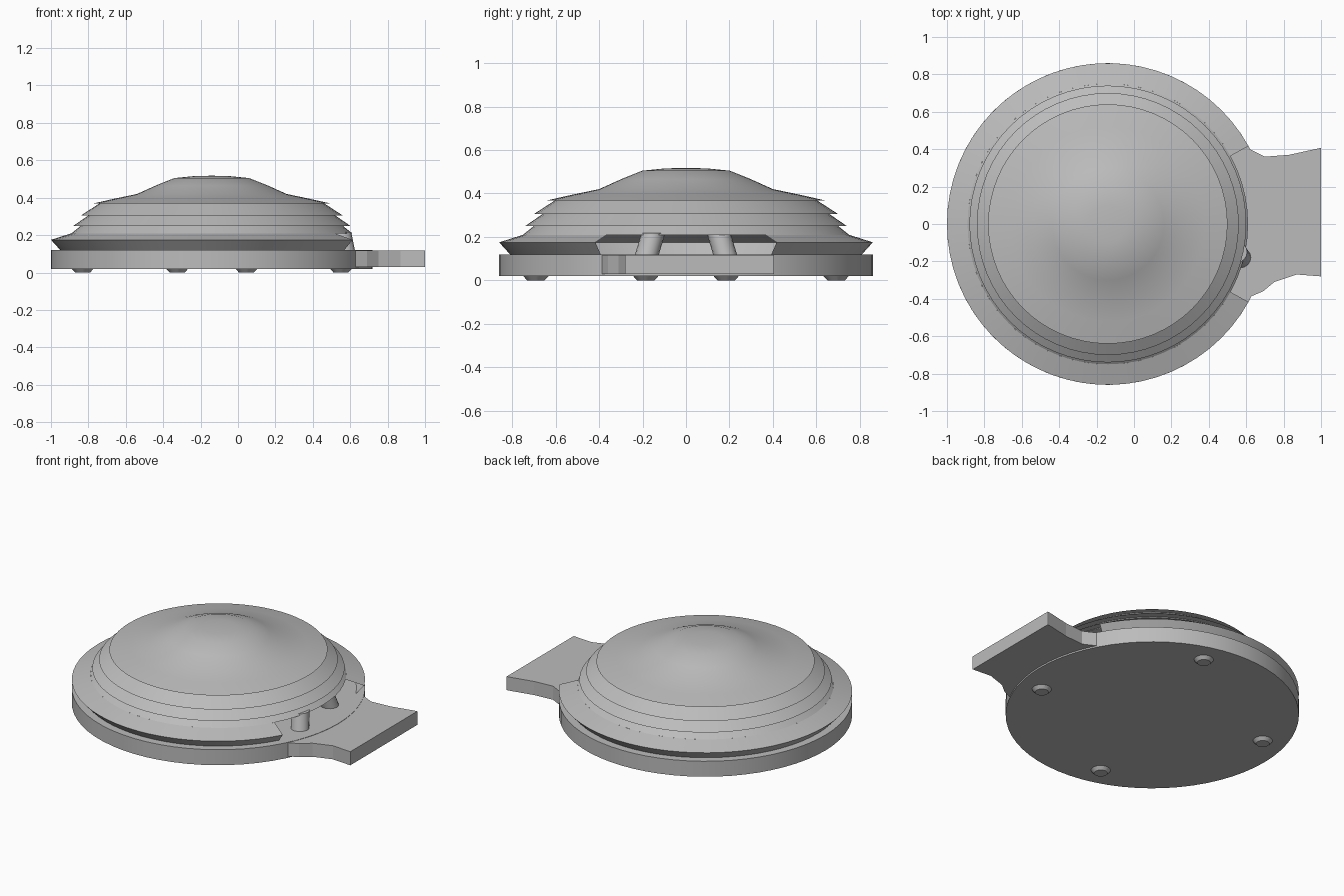
import bpy, bmesh, math
from mathutils import Vector

if "Cube" in bpy.data.objects:
    bpy.data.objects.remove(bpy.data.objects["Cube"], do_unlink=True)

CX = -0.14      # axis of the round body
GAP = math.radians(29)   # half angle of the opening above the handle

grey = bpy.data.materials.new("plain_grey")
grey.use_nodes = True
grey.diffuse_color = (0.5, 0.5, 0.5, 1)
grey.node_tree.nodes["Principled BSDF"].inputs["Base Color"].default_value = (0.5, 0.5, 0.5, 1)


def finish(name, bm, loc=(CX, 0, 0), smooth=True):
    mesh = bpy.data.meshes.new(name)
    bm.to_mesh(mesh)
    bm.free()
    mesh.materials.append(grey)
    ob = bpy.data.objects.new(name, mesh)
    ob.location = loc
    bpy.context.collection.objects.link(ob)
    if smooth:
        bpy.ops.object.select_all(action="DESELECT")
        ob.select_set(True)
        bpy.context.view_layer.objects.active = ob
        bpy.ops.object.shade_smooth_by_angle(angle=math.radians(25))
    return ob


def lathe(name, profile, steps=64, gap=0.0):
    """Spin (radius, height) points about z, leaving a gap centred on +x."""
    bm = bmesh.new()
    pts = [bm.verts.new((r * math.cos(gap), r * math.sin(gap), z)) for r, z in profile]
    edges = [bm.edges.new(pair) for pair in zip(pts, pts[1:])]
    bmesh.ops.spin(bm, geom=pts + edges, cent=(0, 0, 0), axis=(0, 0, 1),
                   angle=2 * math.pi - 2 * gap, steps=steps)
    bmesh.ops.remove_doubles(bm, verts=bm.verts, dist=0.0005)
    bmesh.ops.recalc_face_normals(bm, faces=bm.faces)
    # outer surfaces face up or outwards
    top = max(bm.faces, key=lambda f: f.calc_center_median().z)
    if top.normal.z < 0:
        bmesh.ops.reverse_faces(bm, faces=bm.faces)
    return finish(name, bm)


# Round base plate
lathe("base_plate", [(0, 0.02), (0.86, 0.02), (0.86, 0.12), (0, 0.12)])

# Thin flared skirt, open above the handle
lathe("skirt", [(0.81, 0.12), (0.86, 0.175), (0.75, 0.21)], steps=56, gap=GAP)

# Three overlapping tiers and the domed crown
lathe("stepped_dome", [(0.75, 0.21), (0.70, 0.25), (0.74, 0.25), (0.66, 0.305),
                       (0.70, 0.305), (0.60, 0.37), (0.64, 0.368), (0.52, 0.395),
                       (0.40, 0.42), (0.30, 0.465), (0.20, 0.505), (0.10, 0.515), (0, 0.518)])

# Handle plate with waisted sides
outline = [(0.5, 0.42), (0.62, 0.40), (0.70, 0.36), (0.83, 0.37), (0.99, 0.405), (1.0, 0.405),
           (1.0, -0.28), (0.87, -0.27), (0.75, -0.31), (0.69, -0.36), (0.62, -0.39), (0.5, -0.42)]
bm = bmesh.new()
base = bm.faces.new([bm.verts.new((x, y, 0.03)) for x, y in outline])
out = bmesh.ops.extrude_face_region(bm, geom=[base])
bmesh.ops.translate(bm, verts=[v for v in out["geom"] if isinstance(v, bmesh.types.BMVert)],
                    vec=(0, 0, 0.088))
bmesh.ops.recalc_face_normals(bm, faces=bm.faces)
finish("handle", bm, loc=(0, 0, 0), smooth=False)

# Two leaning posts inside the opening
for side, x in (("right", 0.57), ("left", 0.53)):
    sign = -1 if side == "right" else 1
    bm = bmesh.new()
    bmesh.ops.create_cone(bm, cap_ends=True, segments=16, radius1=0.055, radius2=0.055, depth=0.1)
    for v in bm.verts:
        if v.co.z > 0:
            v.co += Vector((-0.02, -0.03 * sign, 0))
    finish(side + "_post", bm, loc=(x, 0.18 * sign, 0.168))

# Four shallow feet
for i in range(4):
    a = math.radians(-15 + 90 * i)
    bm = bmesh.new()
    bmesh.ops.create_cone(bm, cap_ends=True, segments=12, radius1=0.04, radius2=0.06, depth=0.022)
    finish("foot_%d" % (i + 1), bm, loc=(CX + 0.715 * math.cos(a), 0.715 * math.sin(a), 0.011))
